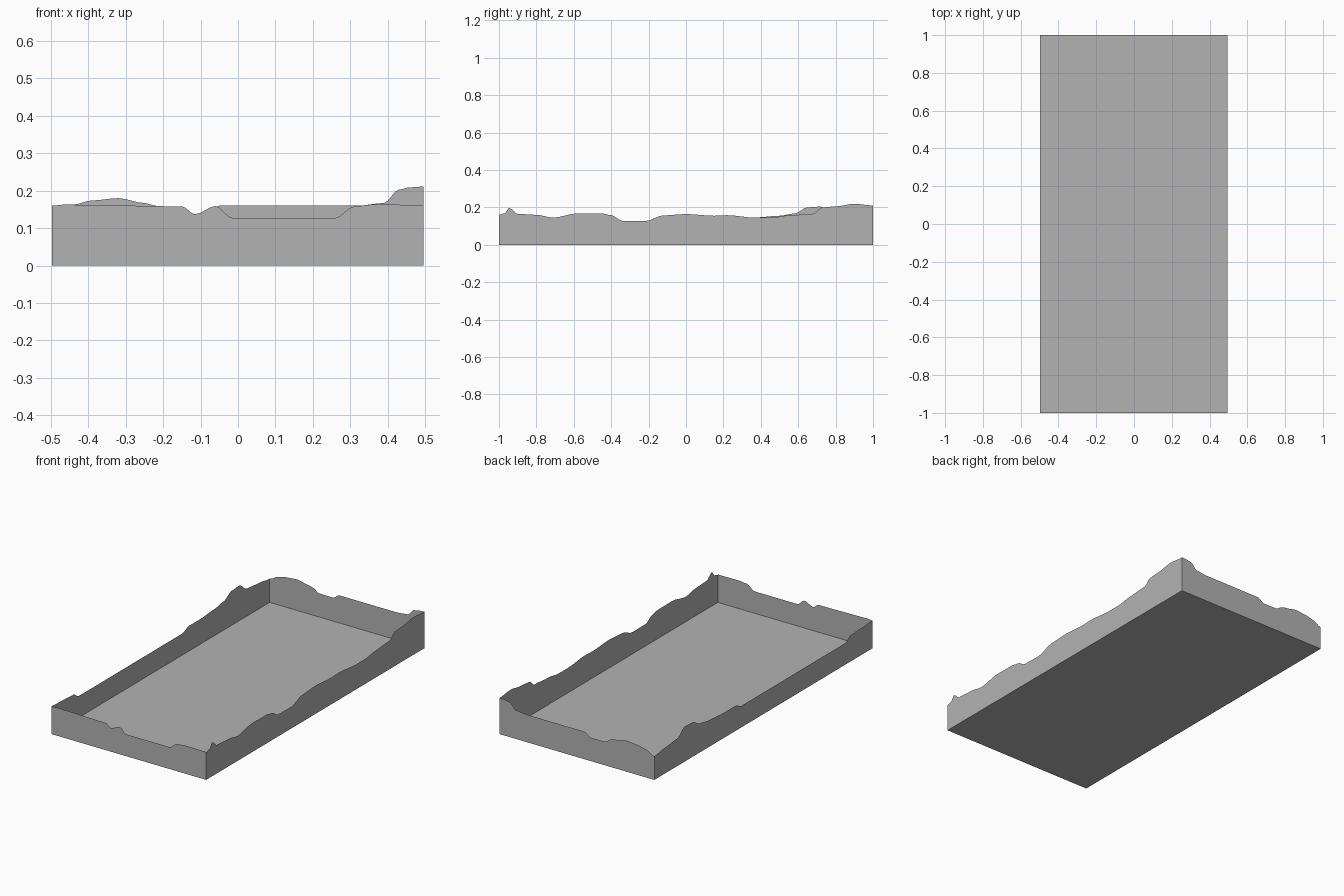
import bpy, bmesh

if "Cube" in bpy.data.objects:
    bpy.data.objects.remove(bpy.data.objects["Cube"])

XL, XR, YF, YB = -0.497, 0.496, -1.0, 1.0

# darker grey finish for all parts
grey = bpy.data.materials.new("dark_grey")
grey.diffuse_color = (0.45, 0.45, 0.45, 1)
grey.use_nodes = True
grey.node_tree.nodes["Principled BSDF"].inputs["Base Color"].default_value = grey.diffuse_color


def mesh_object(name, bm):
    me = bpy.data.meshes.new(name)
    bm.to_mesh(me)
    bm.free()
    me.materials.append(grey)
    ob = bpy.data.objects.new(name, me)
    bpy.context.collection.objects.link(ob)
    return ob


def smooth_profile(pts, steps=4):
    # eased interpolation between the rim points
    out = []
    for (a, za), (b, zb) in zip(pts, pts[1:]):
        for i in range(steps):
            t = i / steps
            e = t * t * (3 - 2 * t)
            out.append((a + (b - a) * t, za + (zb - za) * e))
    return out + [pts[-1]]


def wall(name, pts, place, flip=False):
    # thin upright sheet with a ragged upper rim
    bm = bmesh.new()
    cols = [(bm.verts.new((*place(s), 0)), bm.verts.new((*place(s), z)))
            for s, z in smooth_profile(pts)]
    for (a, b), (c, d) in zip(cols, cols[1:]):
        bm.faces.new((b, d, c, a) if flip else (a, c, d, b))
    return mesh_object(name, bm)


# rim heights, read along each wall
front = [(XL, .16), (-.46, .163), (-.42, .162), (-.15, .158), (-.115, .137),
         (-.06, .159), (-.015, .127), (.26, .127), (.31, .158), (.36, .163), (XR, .162)]
back = [(XL, .137), (-.44, .163), (-.39, .174), (-.32, .180), (-.25, .167), (-.22, .160),
        (-.18, .137), (-.09, .136), (-.05, .160), (.32, .160), (.39, .167),
        (.43, .203), (.46, .209), (XR, .211)]
right = [(YF, .16), (-.97, .168), (-.945, .197), (-.90, .165), (-.80, .160), (-.71, .145),
         (-.58, .168), (-.45, .167), (-.40, .158), (-.34, .128), (-.22, .126), (-.12, .157),
         (0, .164), (.15, .155), (.22, .158), (.37, .145), (.46, .145), (.55, .157),
         (.68, .166), (.73, .20), (.80, .205), (.90, .219), (YB, .21)]
left = [(YF, .16), (-.88, .156), (-.80, .152), (-.75, .125), (.2, .125), (.26, .146),
        (.37, .146), (.5, .155), (.58, .167), (.65, .20), (.72, .204), (.79, .160),
        (.90, .150), (YB, .137)]

wall("front_wall", front, lambda s: (s, YF))
wall("back_wall", back, lambda s: (s, YB), flip=True)
wall("right_wall", right, lambda s: (XR, s))
wall("left_wall", left, lambda s: (XL, s), flip=True)

# flat floor
bm = bmesh.new()
bm.faces.new([bm.verts.new(p) for p in
              ((XL, YF, 0), (XL, YB, 0), (XR, YB, 0), (XR, YF, 0))])
mesh_object("floor", bm)
